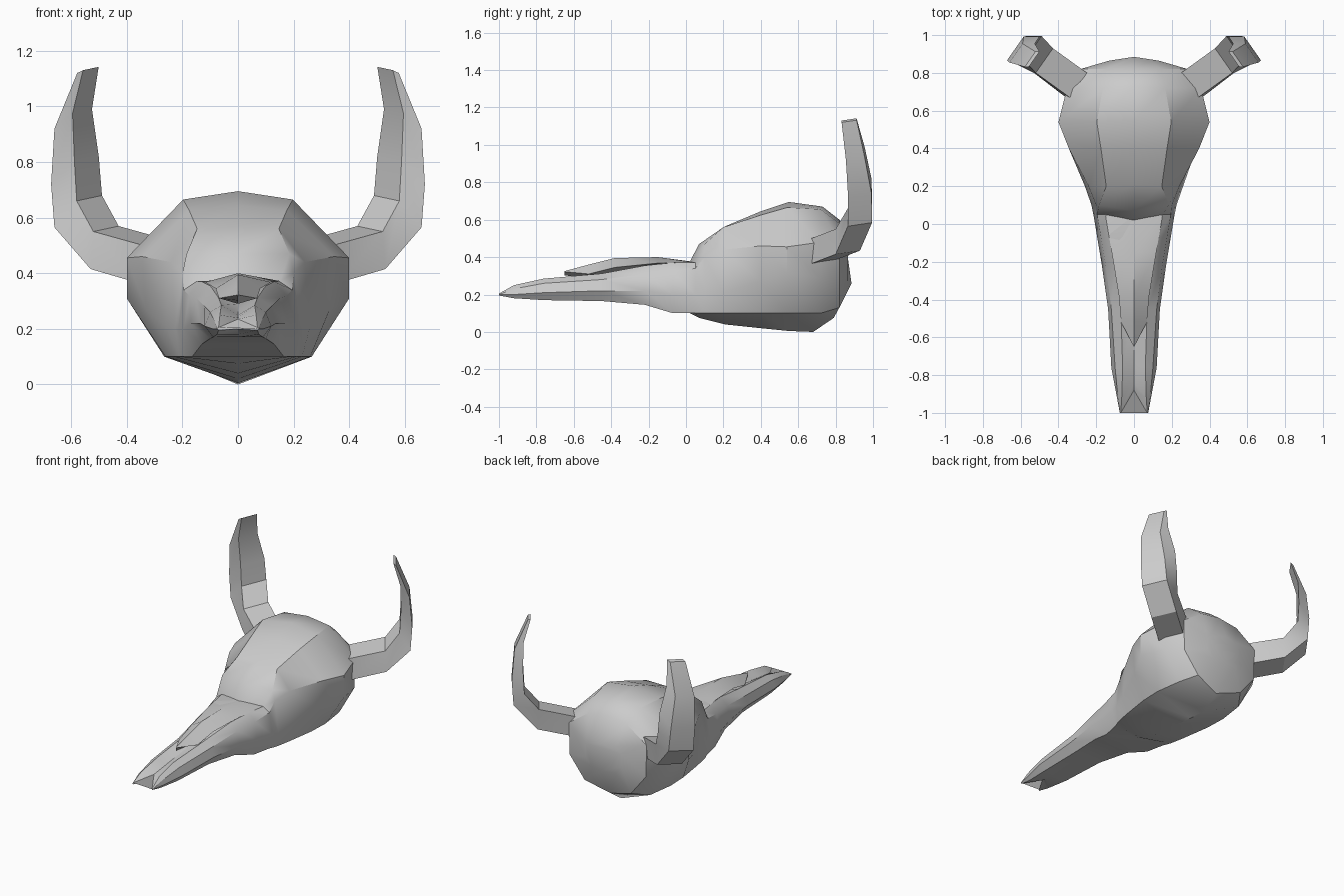
import bpy, bmesh
from mathutils import Vector


def loft(name, rings, angle):
    """Skin closed rings of points, cap both ends, shade by angle."""
    bm = bmesh.new()
    vs = [[bm.verts.new(p) for p in r] for r in rings]
    n = len(vs[0])
    for a, b in zip(vs, vs[1:]):
        for i in range(n):
            j = (i + 1) % n
            bm.faces.new((a[i], a[j], b[j], b[i]))
    bm.faces.new(vs[0])
    bm.faces.new(vs[-1][::-1])
    bmesh.ops.remove_doubles(bm, verts=bm.verts, dist=0.0005)
    bmesh.ops.recalc_face_normals(bm, faces=bm.faces)
    me = bpy.data.meshes.new(name)
    bm.to_mesh(me)
    bm.free()
    ob = bpy.data.objects.new(name, me)
    bpy.context.collection.objects.link(ob)
    bpy.context.view_layer.objects.active = ob
    bpy.ops.object.select_all(action='DESELECT')
    ob.select_set(True)
    bpy.ops.object.shade_smooth_by_angle(angle=angle)
    return ob


def mirror_ring(half):
    """Half section from top centre to bottom centre -> full ring."""
    return half + [(-x, y, z) for x, y, z in half[-2:0:-1]]


# Skull sections: y, centre y shift, top z, ridge x z, upper side x z,
# lower side x z, bottom edge x z, keel z
snout = [
    (-1.00, .12, .235, .070, .205, .075, .20, .075, .20, .07, .195, .20),
    (-.92, .08, .24, .065, .25, .085, .23, .09, .20, .075, .18, .18),
    (-.76, 0, .25, .06, .285, .10, .26, .12, .21, .09, .17, .17),
    (-.45, 0, .29, .07, .312, .12, .28, .137, .22, .10, .165, .165),
    (-.22, 0, .36, .10, .355, .15, .31, .17, .22, .13, .145, .145),
    (-.07, 0, .375, .13, .37, .175, .32, .195, .20, .165, .10, .10),
]
cranium = [
    (.05, -.03, .375, .15, .37, .195, .34, .215, .20, .19, .10, .10),
    (.10, -.03, .47, .185, .47, .20, .40, .225, .20, .21, .10, .075),
    (.20, .01, .565, .147, .56, .24, .44, .26, .21, .23, .10, .04),
    (.40, 0, .645, .175, .625, .345, .46, .33, .27, .26, .10, .02),
    (.54, .01, .695, .197, .665, .40, .455, .40, .31, .265, .10, .005),
    (.72, .01, .67, .165, .655, .355, .48, .35, .29, .24, .10, .01),
    (.82, 0, .60, .14, .58, .285, .48, .28, .27, .17, .13, .12),
    (.865, .02, .44, .09, .44, .13, .40, .13, .31, .09, .26, .26),
]
rings = []
for y, c, t, ax, az, bx, bz, cx, cz, dx, dz, k in snout + cranium:
    rings.append(mirror_ring([(0, y + c, t), (ax, y, az), (bx, y, bz),
                              (cx, y, cz), (dx, y, dz), (0, y + c, k)]))
rings[-3][5] = (0, .68, 0)
rings[-2][5] = (0, .79, .075)
loft("skull", rings, 0.6)

# Nasal bone: pointed plate overhanging the snout
nasal = [(-.65, .325, .001, .322), (-.52, .36, .068, .31),
         (-.38, .395, .08, .345), (-.15, .40, .118, .368),
         (.04, .375, .15, .372)]
loft("nasal_bone", [mirror_ring([(0, y, t), (x, y, z), (0, y, min(t, z) - .02)])
                    for y, t, x, z in nasal], 0.5)

# Horns: outer edge x z, inner edge x z, front y, depth
path = [(.36, .365, .34, .50, .67, .13), (.53, .415, .52, .55, .80, .13),
        (.66, .565, .58, .66, .865, .13), (.672, .72, .588, .80, .867, .125),
        (.66, .92, .595, .975, .855, .10), (.578, 1.12, .557, 1.13, .832, .08)]
for side, label in ((1, "right"), (-1, "left")):
    sections = []
    for ox, oz, ix, iz, y, d in path:
        back = Vector((-.7, 1, .15)) * d
        quad = [Vector((ox, y, oz)), Vector((ix, y, iz))]
        quad += [quad[1] + back, quad[0] + back]
        sections.append([(side * p.x, p.y, p.z) for p in quad])
    loft("horn_" + label, sections, 0.5)
